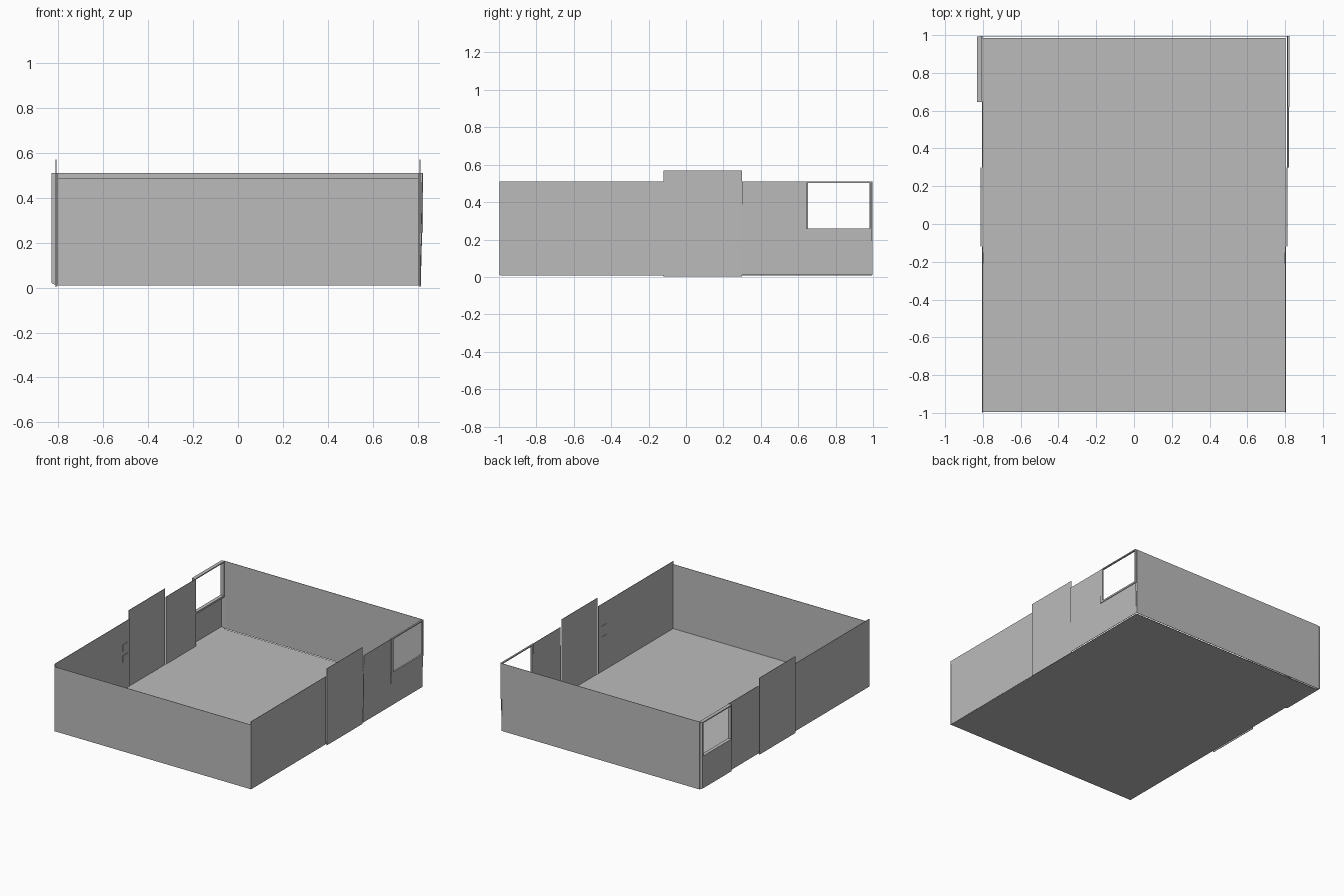
import bpy

cube = bpy.data.objects.get("Cube")
if cube:
    bpy.data.objects.remove(cube, do_unlink=True)

# One plain grey for everything
GREY = (0.5, 0.5, 0.5, 1)
grey = bpy.data.materials.new("plain grey")
grey.use_nodes = True
grey.diffuse_color = GREY
grey.node_tree.nodes["Principled BSDF"].inputs["Base Color"].default_value = GREY

THIN = 0.003


def mesh_object(name, verts, faces):
    mesh = bpy.data.meshes.new(name)
    mesh.from_pydata(verts, [], faces)
    mesh.materials.append(grey)
    obj = bpy.data.objects.new(name, mesh)
    bpy.context.collection.objects.link(obj)
    return obj


def sheet(name, corners):
    """Thin flat panel through the given corners."""
    obj = mesh_object(name, corners, [range(len(corners))])
    mod = obj.modifiers.new("thickness", "SOLIDIFY")
    mod.thickness = THIN
    mod.offset = 0
    return obj


def box(name, low, high):
    verts = [(x, y, z) for x in (low[0], high[0])
             for y in (low[1], high[1]) for z in (low[2], high[2])]
    return mesh_object(name, verts, [(0, 1, 3, 2), (4, 6, 7, 5), (0, 4, 5, 1),
                                     (2, 3, 7, 6), (0, 2, 6, 4), (1, 5, 7, 3)])


def side_panel(name, x, y0, y1, z0, z1, lean=0):
    """Upright panel across a side; lean moves its top edge outward."""
    return sheet(name, [(x, y0, z0), (x, y1, z0),
                        (x + lean, y1, z1), (x + lean, y0, z1)])


BASE, TOP, BACK = 0.01, 0.51, 0.995
DOOR_FRONT, DOOR_BACK, SILL = -0.12, 0.30, 0.25

# Floor and end walls
sheet("floor", [(-0.803, -0.993, BASE), (0.803, -0.993, BASE),
                (0.803, 0.985, BASE), (-0.803, 0.985, BASE)])
sheet("front_wall", [(-0.805, -0.995, BASE), (0.805, -0.995, BASE),
                     (0.805, -0.995, 0.487), (-0.805, -0.995, 0.487)])
sheet("back_wall", [(-0.81, BACK, BASE), (0.81, BACK, BASE),
                    (0.81, BACK, TOP), (-0.81, BACK, TOP)])

# Side walls: front stretch, tall middle panel, two small wall plates
for side, sign in (("right", -1), ("left", 1)):
    side_panel(side + "_front_wall", sign * 0.802, -0.998, DOOR_FRONT, BASE, TOP)
    side_panel(side + "_tall_panel", sign * 0.81, DOOR_FRONT, DOOR_BACK, 0.002, 0.57)
    for i, z in enumerate((0.22, 0.30)):
        side_panel(f"{side}_wall_plate_{i + 1}", sign * 0.798,
                   -0.21, -0.15, z, z + 0.05)


def window_frame(prefix, x0, x1, y0, y1, jamb):
    """Four bars around the opening above the sill."""
    box(prefix + "_sill", (x0, y0, SILL - 0.005), (x1, y1, SILL + 0.008))
    box(prefix + "_head", (x0, y0, TOP - 0.008), (x1, y1, TOP))
    box(prefix + "_front_jamb", (x0, y0, SILL), (x1, y0 + jamb, TOP))
    box(prefix + "_back_jamb", (x0, y1 - 0.01, SILL), (x1, y1, TOP))


# Rear stretch on the +x side, leaning slightly outward
side_panel("left_rear_wall", 0.812, DOOR_BACK, 0.62, BASE, TOP, 0.008)
side_panel("left_window_wall", 0.812, 0.62, BACK, BASE, SILL, 0.006)
window_frame("left_window", 0.812, 0.824, 0.62, BACK, 0.025)

# Rear stretch on the -x side, with a bay standing proud of the wall
side_panel("right_rear_wall", -0.802, DOOR_BACK, 0.65, BASE, TOP)
side_panel("right_window_wall", -0.828, 0.65, 0.99, 0.02, SILL)
sheet("right_bay_return", [(-0.828, 0.652, 0.02), (-0.802, 0.652, BASE),
                           (-0.802, 0.652, TOP), (-0.828, 0.652, 0.5)])
sheet("right_bay_end", [(-0.828, 0.99, 0.02), (-0.802, BACK, BASE),
                        (-0.802, BACK, TOP), (-0.828, 0.99, 0.5)])
sheet("right_bay_base", [(-0.828, 0.65, 0.02), (-0.802, 0.65, BASE),
                         (-0.802, BACK, BASE), (-0.828, 0.99, 0.02)])
window_frame("right_window", -0.83, -0.804, 0.645, 0.992, 0.006)
